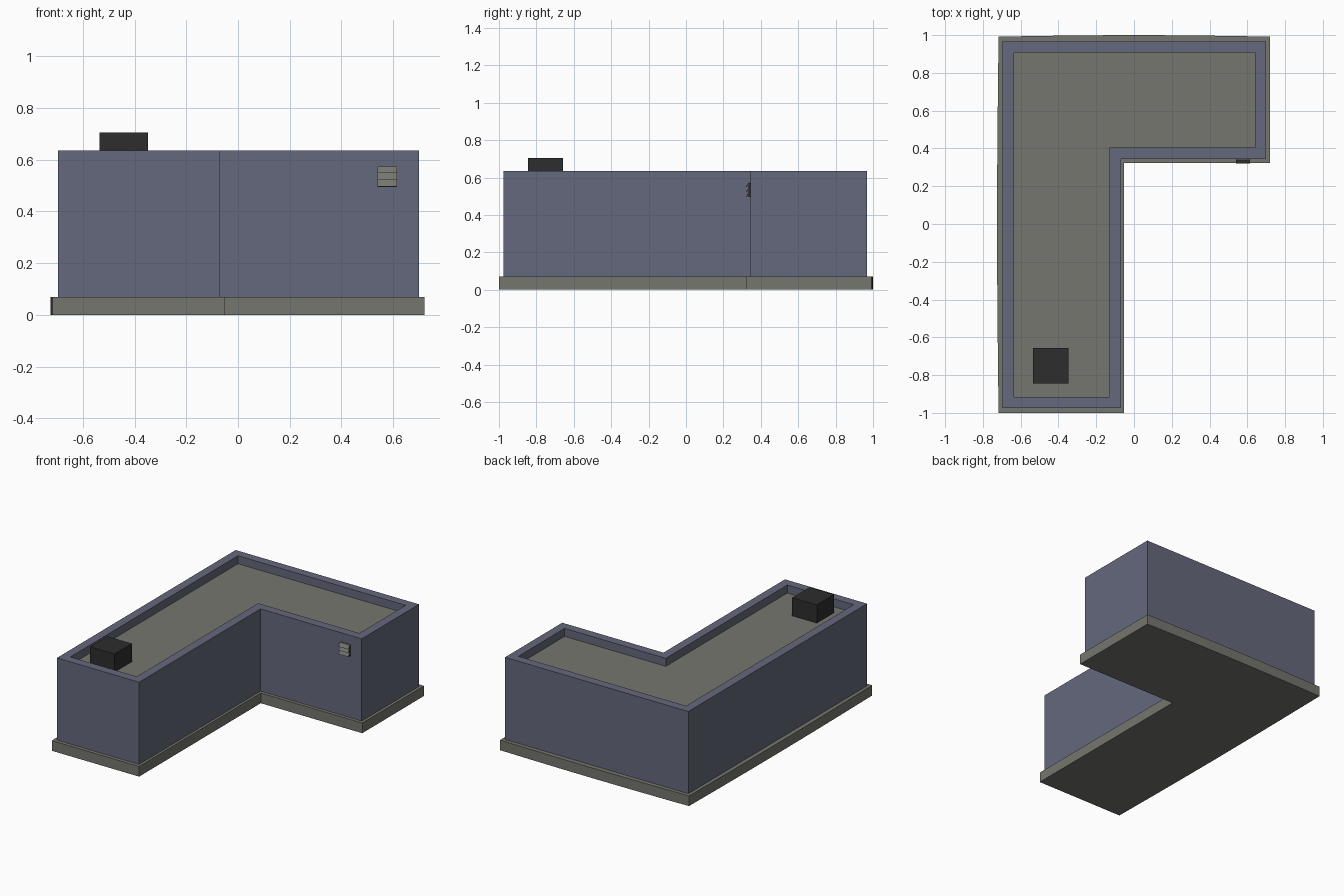
import bpy, bmesh, math

if "Cube" in bpy.data.objects:
    bpy.data.objects.remove(bpy.data.objects["Cube"])


def material(name, rgb):
    m = bpy.data.materials.new(name)
    m.diffuse_color = (*rgb, 1)
    m.use_nodes = True
    m.node_tree.nodes["Principled BSDF"].inputs["Base Color"].default_value = m.diffuse_color
    return m


BLUE = material("slate_blue_wall", (0.130, 0.140, 0.200))
GREY = material("olive_grey_concrete", (0.175, 0.180, 0.155))
DARK = material("charcoal_metal", (0.026, 0.026, 0.026))


def finish(bm, name, mat):
    bmesh.ops.recalc_face_normals(bm, faces=bm.faces)
    mesh = bpy.data.meshes.new(name)
    bm.to_mesh(mesh)
    bm.free()
    mesh.materials.append(mat)
    ob = bpy.data.objects.new(name, mesh)
    bpy.context.collection.objects.link(ob)
    return ob


def prism(name, outline, z0, z1, mat):
    """Extrude an outline upwards into a closed solid."""
    bm = bmesh.new()
    face = bm.faces.new([bm.verts.new((x, y, z0)) for x, y in outline])
    up = bmesh.ops.extrude_face_region(bm, geom=[face])["geom"]
    bmesh.ops.translate(bm, vec=(0, 0, z1 - z0),
                        verts=[v for v in up if isinstance(v, bmesh.types.BMVert)])
    return finish(bm, name, mat)


def box(name, x, y, z, mat):
    return prism(name, [(x[0], y[0]), (x[1], y[0]), (x[1], y[1]), (x[0], y[1])],
                 z[0], z[1], mat)


def ell(d):
    """L-shaped wall outline, moved inwards by d."""
    return [(-0.695 + d, -0.975 + d), (-0.07 - d, -0.975 + d), (-0.07 - d, 0.345 + d),
            (0.70 - d, 0.345 + d), (0.70 - d, 0.967 - d), (-0.695 + d, 0.967 - d)]


PLINTH, ROOF, TOP = 0.07, 0.58, 0.635

# Plinth, with its back and left edges bowed slightly outwards
bow = [math.sin(math.pi * i / 6) * 0.008 for i in range(1, 6)]
back = [(0.717 - 1.434 * (i + 1) / 6, 0.992 + b) for i, b in enumerate(bow)]
left = [(-0.717 - b, 0.992 - 1.992 * (i + 1) / 6) for i, b in enumerate(bow)]
prism("plinth", [(-0.717, -1), (-0.052, -1), (-0.052, 0.322), (0.72, 0.322),
                 (0.72, 0.992)] + back + [(-0.717, 0.992)] + left, 0, PLINTH, GREY)

# Walls with a parapet: outer skin, rim and inner skin
bm = bmesh.new()
rings = [[bm.verts.new((x, y, z)) for x, y in ell(d)]
         for d, z in ((0, PLINTH), (0, TOP), (0.06, TOP), (0.06, ROOF - 0.02), (0.06, PLINTH))]
for a, b in zip(rings, rings[1:] + rings[:1]):
    for i in range(6):
        j = (i + 1) % 6
        bm.faces.new((a[i], a[j], b[j], b[i]))
finish(bm, "parapet_walls", BLUE)

# Flat roof between the parapets
prism("flat_roof", ell(0.06), ROOF - 0.02, ROOF, GREY)

# Rooftop unit
box("rooftop_unit", (-0.535, -0.348), (-0.845, -0.657), (ROOF, 0.705), DARK)

# Wall vent: dark backing and three tilted louvres
box("vent_backing", (0.54, 0.615), (0.335, 0.345), (0.495, 0.572), DARK)
for k in range(3):
    z = 0.497 + 0.0255 * k
    bm = bmesh.new()
    section = [(0.320, z), (0.335, z + 0.0255), (0.341, z + 0.0255), (0.326, z)]
    face = bm.faces.new([bm.verts.new((0.54, y, h)) for y, h in section])
    side = bmesh.ops.extrude_face_region(bm, geom=[face])["geom"]
    bmesh.ops.translate(bm, vec=(0.075, 0, 0),
                        verts=[v for v in side if isinstance(v, bmesh.types.BMVert)])
    finish(bm, f"vent_louvre_{k + 1}", GREY)
